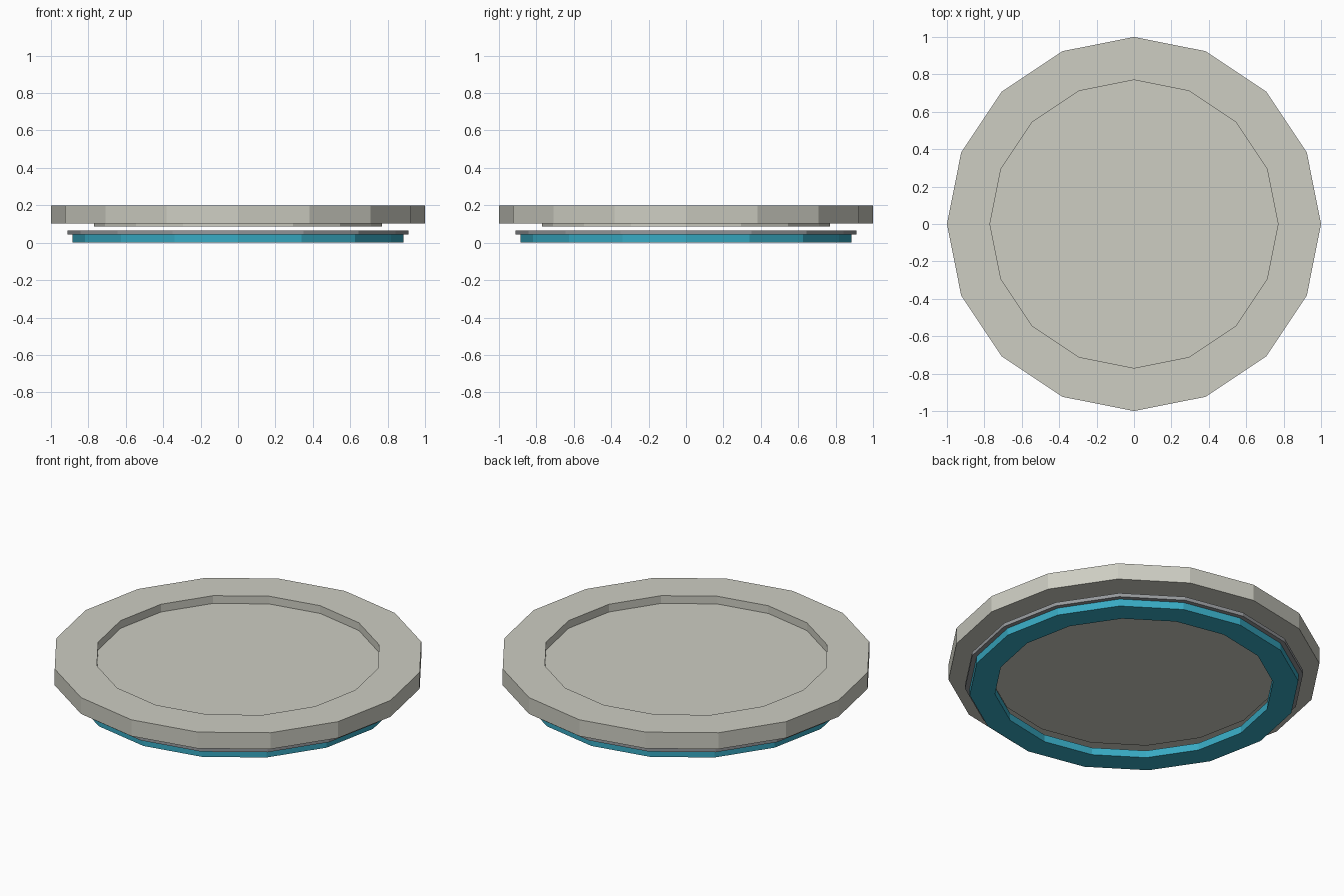
import bpy, bmesh, math

if "Cube" in bpy.data.objects:
    bpy.data.objects.remove(bpy.data.objects["Cube"])

SIDES = 16


def srgb(r, g, b):
    def lin(c):
        c /= 255
        return c / 12.92 if c <= 0.04045 else ((c + 0.055) / 1.055) ** 2.4
    return (lin(r), lin(g), lin(b), 1.0)


def material(name, rgb):
    m = bpy.data.materials.new(name)
    m.diffuse_color = srgb(*rgb)
    m.use_nodes = True
    m.node_tree.nodes["Principled BSDF"].inputs["Base Color"].default_value = m.diffuse_color
    return m


def finish(name, bm, mat):
    bmesh.ops.recalc_face_normals(bm, faces=bm.faces)
    me = bpy.data.meshes.new(name)
    bm.to_mesh(me)
    bm.free()
    me.materials.append(mat)
    ob = bpy.data.objects.new(name, me)
    bpy.context.collection.objects.link(ob)
    return ob


def circle(bm, r, z):
    return [bm.verts.new((r * math.cos(2 * math.pi * i / SIDES),
                          r * math.sin(2 * math.pi * i / SIDES), z)) for i in range(SIDES)]


def ring(name, outer, inner, z0, z1, mat):
    """Flat-faced ring with a rectangular cross-section."""
    bm = bmesh.new()
    loops = [circle(bm, r, z) for r, z in ((outer, z0), (outer, z1), (inner, z1), (inner, z0))]
    for k in range(4):
        a, b = loops[k], loops[(k + 1) % 4]
        for i in range(SIDES):
            j = (i + 1) % SIDES
            bm.faces.new((a[i], a[j], b[j], b[i]))
    return finish(name, bm, mat)


def disc(name, r, z0, z1, mat):
    """Closed faceted plate."""
    bm = bmesh.new()
    a, b = circle(bm, r, z0), circle(bm, r, z1)
    for i in range(SIDES):
        j = (i + 1) % SIDES
        bm.faces.new((a[i], a[j], b[j], b[i]))
    bm.faces.new(a[::-1])
    bm.faces.new(b)
    return finish(name, bm, mat)


stone = material("warm light grey", (205, 205, 194))
metal = material("mid grey", (150, 153, 156))
teal = material("bright teal", (56, 170, 195))

# Upper rim and its recessed centre plate
ring("upper_rim", 1.0, 0.77, 0.102, 0.199, stone)
disc("centre_plate", 0.77, 0.086, 0.153, stone)

# Floating lower rings
ring("middle_band", 0.912, 0.80, 0.043, 0.065, metal)
ring("glow_ring", 0.886, 0.75, 0.0, 0.043, teal)
